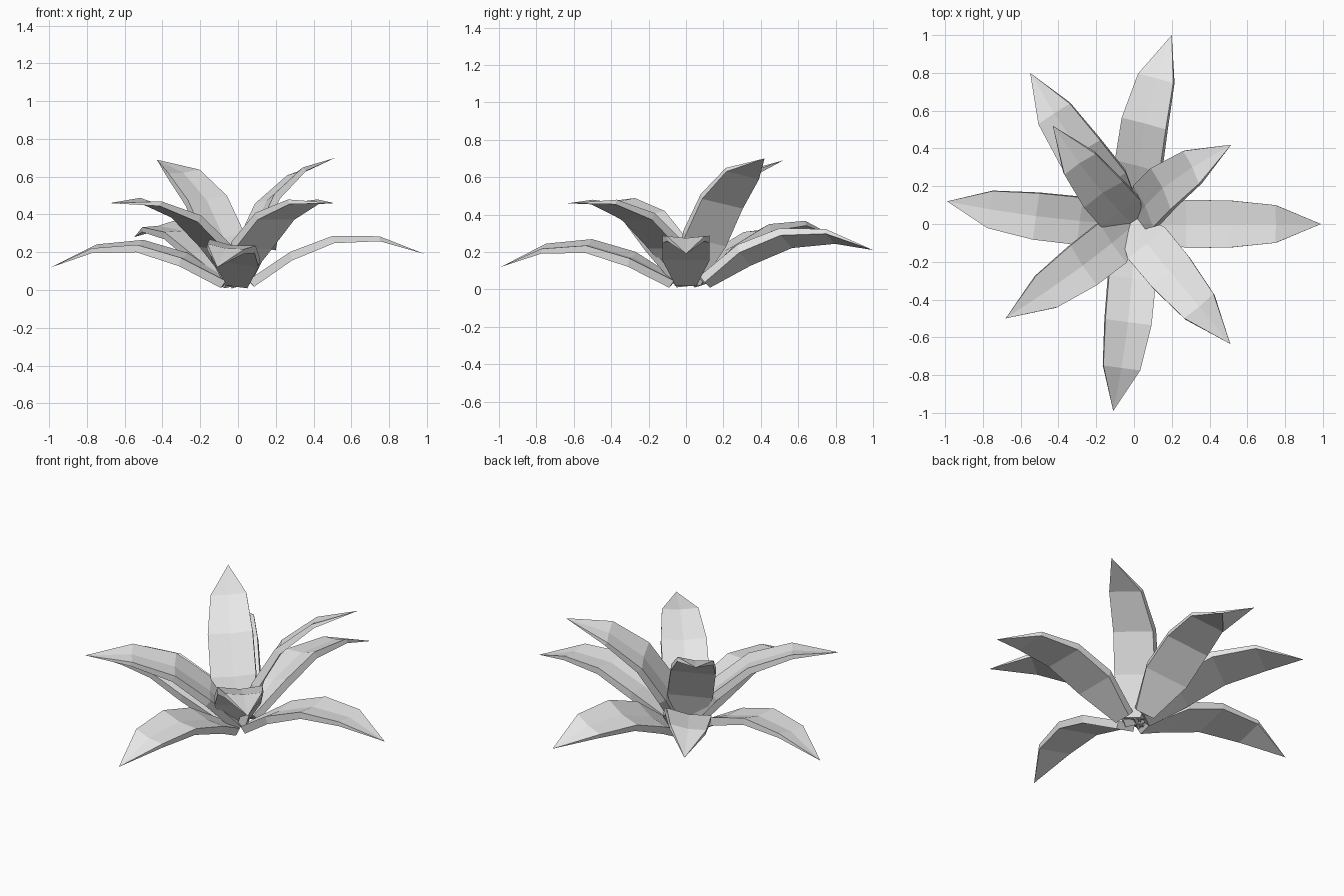
import bpy, bmesh, math
from mathutils import Vector

cube = bpy.data.objects.get("Cube")
if cube:
    bpy.data.objects.remove(cube, do_unlink=True)

grey = bpy.data.materials.new("light_grey")
grey.use_nodes = True
grey.diffuse_color = (0.8, 0.8, 0.8, 1)
bsdf = next(n for n in grey.node_tree.nodes if n.type == 'BSDF_PRINCIPLED')
bsdf.inputs["Base Color"].default_value = (0.8, 0.8, 0.8, 1)
bsdf.inputs["Roughness"].default_value = 0.8

# Leaf rings along the chord: distance, arch height, half width, thickness, lean, midrib dip
CHORD = 0.934
RINGS = [
    (0.0, 0.0, 0.055, 0.04, -0.6, 0.006),
    (0.232, 0.107, 0.127, 0.046, -0.1, 0.015),
    (0.469, 0.157, 0.125, 0.04, 0.0, 0.015),
    (0.711, 0.12, 0.1, 0.026, 0.1, 0.01),
]


def make_leaf(name, base, tip, roll):
    """Solid arched leaf with a flat underside and a creased top."""
    base, tip = Vector(base), Vector(tip)
    chord = tip - base
    size = chord.length / CHORD
    along = chord.normalized()
    left = Vector((0, 0, 1)).cross(along).normalized()
    up = along.cross(left)
    c, s = math.cos(math.radians(roll)), math.sin(math.radians(roll))
    left, up = left * c - up * s, up * c + left * s

    bm = bmesh.new()

    def vert(x, y, z):
        return bm.verts.new(base + (along * x + left * y + up * z) * size)

    rings = []
    for x, z, w, t, lean, dip in RINGS:
        h = t / 2
        rings.append([
            vert(x + lean * h, w, z + h),
            vert(x + lean * h, 0, z + h - dip),
            vert(x + lean * h, -w, z + h),
            vert(x - lean * h, -w, z - h),
            vert(x - lean * h, w, z - h),
        ])
    for a, b in zip(rings, rings[1:]):
        for i in range(5):
            j = (i + 1) % 5
            bm.faces.new((a[i], a[j], b[j], b[i]))
    # closed base and pointed end
    bm.faces.new(rings[0])
    point = vert(CHORD, 0, 0)
    last = rings[-1]
    for i in range(5):
        bm.faces.new((last[i], last[(i + 1) % 5], point))
    bmesh.ops.recalc_face_normals(bm, faces=bm.faces)

    mesh = bpy.data.meshes.new(name)
    bm.to_mesh(mesh)
    bm.free()
    mesh.materials.append(grey)
    obj = bpy.data.objects.new(name, mesh)
    bpy.context.collection.objects.link(obj)


# Low outer leaves, middle leaves, then the steep inner pair
LEAVES = [
    ("outer_leaf_back", (0.01, 0.1, 0.04), (0.2, 1.0, 0.21), 16),
    ("outer_leaf_left", (0.07, 0, 0.035), (0.99, 0, 0.19), 0),
    ("outer_leaf_front", (0, -0.07, 0.035), (-0.11, -0.99, 0.12), 8),
    ("outer_leaf_right", (-0.07, 0, 0.035), (-0.99, 0.12, 0.12), 6),
    ("middle_leaf_front_left", (-0.03, 0.015, 0.035), (0.51, -0.635, 0.46), 0),
    ("middle_leaf_front_right", (0, 0, 0.035), (-0.68, -0.5, 0.46), 6),
    ("middle_leaf_back_right", (-0.02, 0.06, 0.035), (-0.55, 0.8, 0.28), 10),
    ("inner_leaf_back_left", (0.02, 0.02, 0.035), (0.515, 0.42, 0.7), 18),
    ("inner_leaf_back_right", (-0.01, 0.01, 0.035), (-0.43, 0.52, 0.69), 8),
]
for leaf in LEAVES:
    make_leaf(*leaf)
